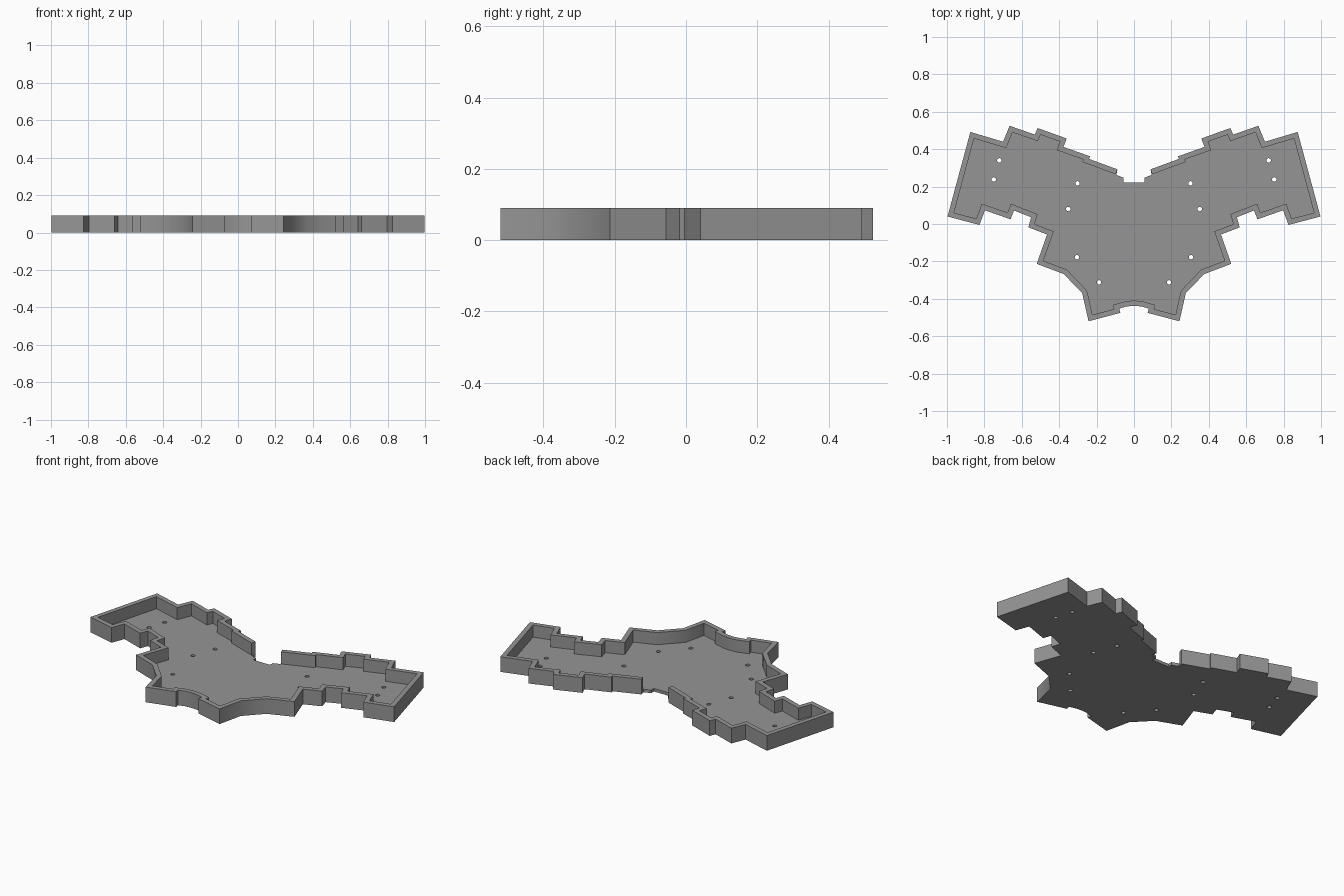
import bpy, bmesh, math
from mathutils import Vector

if "Cube" in bpy.data.objects:
    bpy.data.objects.remove(bpy.data.objects["Cube"])

HEIGHT, FLOOR, WALL, HOLE_R = 0.09, 0.018, 0.028, 0.012

grey = bpy.data.materials.new("grey plastic")
grey.diffuse_color = (0.3, 0.3, 0.3, 1)
grey.use_nodes = True
grey.node_tree.nodes["Principled BSDF"].inputs["Base Color"].default_value = grey.diffuse_color

# Right half of the rim outline, from the back gap round to the front centre
RIM = [(.088, .292), (.24, .348), (.235, .362), (.377, .412), (.36, .457), (.515, .513),
       (.53, .478), (.665, .525), (.70, .44), (.875, .492), (.997, .04), (.826, -.005),
       (.797, .073), (.66, .025), (.642, .072), (.55, .036), (.565, -.018), (.465, -.056),
       (.52, -.213), (.375, -.268), (.277, -.37), (.243, -.52), (.073, -.475),
       (.079, -.452), (.04, -.441), (0, -.437)]
# Floor tongue in the back gap
TONGUE = [(.055, .222), (.055, .248), (.095, .262)]
HOLES = [(.72, .34), (.75, .238), (.302, .217), (.352, .08), (.305, -.177), (.187, -.312)]


def mirrored(points):
    return [(-x, y) for x, y in reversed(points)]


def finish(ob):
    ob.data.materials.clear()
    ob.data.materials.append(grey)
    bpy.ops.object.select_all(action='DESELECT')
    ob.select_set(True)
    bpy.context.view_layer.objects.active = ob
    bpy.ops.object.shade_smooth_by_angle(angle=math.radians(35))


def add_loop(curve, points):
    spline = curve.splines.new('POLY')
    spline.points.add(len(points) - 1)
    for p, (x, y) in zip(spline.points, points):
        p.co = (x, y, 0, 1)
    spline.use_cyclic_u = True


def inset_path(path, d):
    """Mitred offset to the right of an open path."""
    pts = [Vector(p) for p in path]
    normals = []
    for a, b in zip(pts, pts[1:]):
        t = (b - a).normalized()
        normals.append(Vector((t.y, -t.x)))
    result = []
    for i, p in enumerate(pts):
        n0 = normals[max(i - 1, 0)]
        n1 = normals[min(i, len(normals) - 1)]
        result.append(p + (n0 + n1) * (d / (1 + n0.dot(n1))))
    return result


rim = RIM + mirrored(RIM[:-1])

# Floor plate with screw holes
curve = bpy.data.curves.new("floor_plate", 'CURVE')
curve.dimensions, curve.fill_mode, curve.extrude = '2D', 'BOTH', FLOOR / 2
add_loop(curve, TONGUE + rim + mirrored(TONGUE))
for hx, hy in HOLES:
    for side in (1, -1):
        add_loop(curve, [(side * hx + HOLE_R * math.cos(k * math.tau / 16),
                          hy + HOLE_R * math.sin(k * math.tau / 16)) for k in range(16)])
floor = bpy.data.objects.new("floor_plate", curve)
floor.location.z = FLOOR / 2
bpy.context.collection.objects.link(floor)
floor.select_set(True)
bpy.context.view_layer.objects.active = floor
bpy.ops.object.convert(target='MESH')
floor = bpy.context.view_layer.objects.active
bm = bmesh.new()
bm.from_mesh(floor.data)
bmesh.ops.remove_doubles(bm, verts=bm.verts, dist=1e-5)
bmesh.ops.recalc_face_normals(bm, faces=bm.faces)
bm.to_mesh(floor.data)
bm.free()
finish(floor)

# Rim wall, open at the back gap
bm = bmesh.new()
sections = []
for o, i in zip(rim, inset_path(rim, WALL)):
    sections.append([bm.verts.new((p[0], p[1], z)) for p, z in
                     ((o, FLOOR), (o, HEIGHT), (i, HEIGHT), (i, FLOOR))])
for a, b in zip(sections, sections[1:]):
    for k in range(4):
        m = (k + 1) % 4
        bm.faces.new((a[k], a[m], b[m], b[k]))
bm.faces.new(sections[0])
bm.faces.new(sections[-1])
bmesh.ops.recalc_face_normals(bm, faces=bm.faces)
mesh = bpy.data.meshes.new("rim_wall")
bm.to_mesh(mesh)
bm.free()
wall = bpy.data.objects.new("rim_wall", mesh)
bpy.context.collection.objects.link(wall)
finish(wall)
